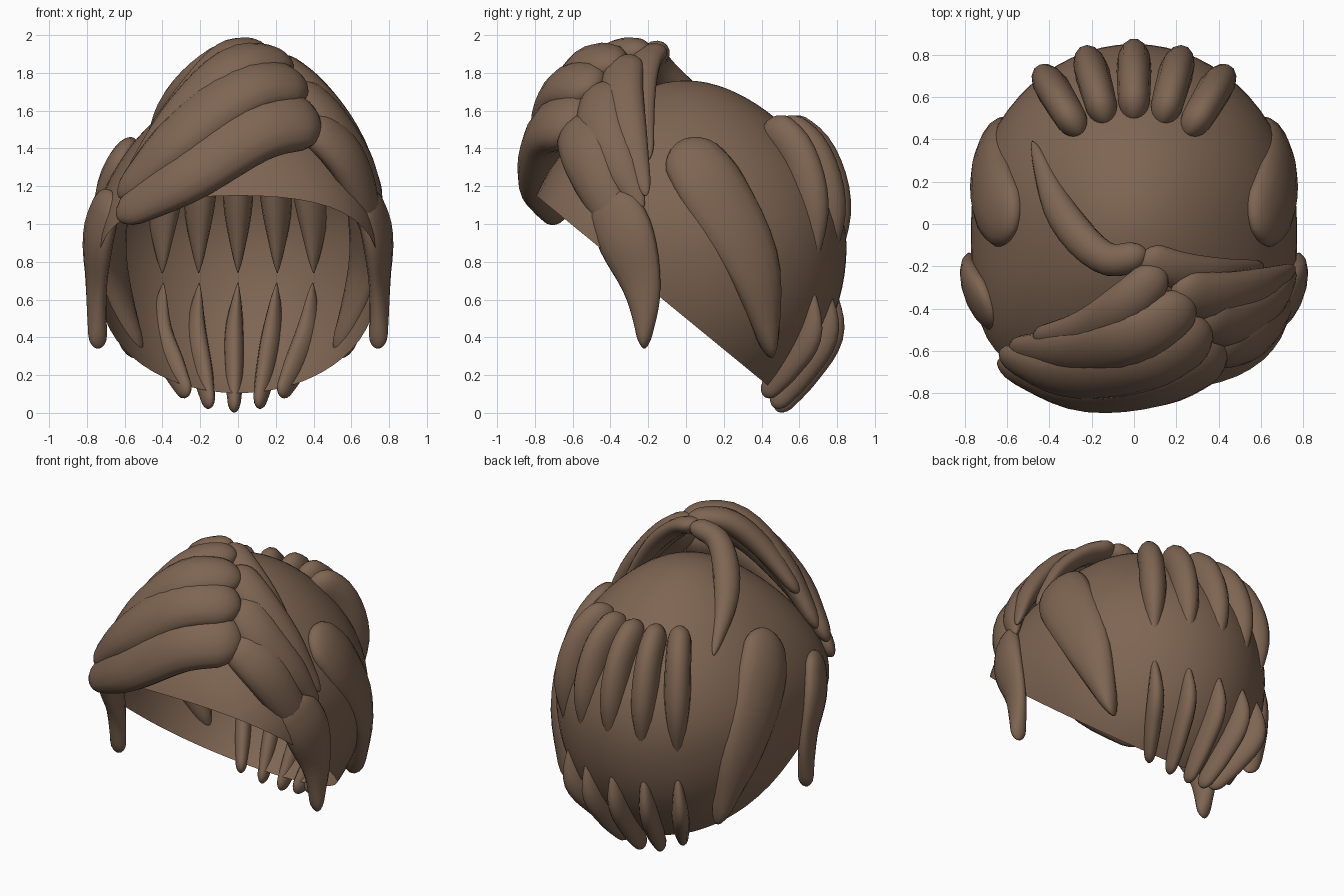
import bpy
import bmesh
import math
from mathutils import Vector

default_cube = bpy.data.objects.get("Cube")
if default_cube:
    bpy.data.objects.remove(default_cube, do_unlink=True)

CENTRE = Vector((0, 0, .88))
RADII = Vector((.77, .85, .88))

# Single hair colour
brown = bpy.data.materials.new("hair_brown")
brown.use_nodes = True
colour = (.21, .13, .085, 1)
brown.diffuse_color = colour
shader = brown.node_tree.nodes["Principled BSDF"]
shader.inputs["Base Color"].default_value = colour
shader.inputs["Roughness"].default_value = .8


def finish(name, bm):
    """Turn a bmesh into a smooth brown object."""
    mesh = bpy.data.meshes.new(name)
    bm.to_mesh(mesh)
    bm.free()
    obj = bpy.data.objects.new(name, mesh)
    bpy.context.collection.objects.link(obj)
    mesh.materials.append(brown)
    for face in mesh.polygons:
        face.use_smooth = True


def outward(point):
    """Scalp normal nearest to a point."""
    offset = point - CENTRE
    return Vector([offset[i] / RADII[i] ** 2 for i in range(3)]).normalized()


def spline(points, u):
    """Smooth curve through points of any size, with u from start to end."""
    last = len(points) - 1
    seg = min(int(u * last), last - 1)
    t = u * last - seg
    b, c = points[seg], points[seg + 1]
    a = points[seg - 1] if seg else b * 2 - c
    d = points[seg + 2] if seg + 2 <= last else c * 2 - b
    return (b * 2 + (c - a) * t + (a * 2 - b * 5 + c * 4 - d) * t ** 2
            + (b * 3 - a - c * 3 + d) * t ** 3) / 2


def lock(name, *stations, flat=.6, depth=0, rings=22, sides=14):
    """Tapered strand; each station is x, y, z and half width.
    Its half thickness is width times flat, but at least depth."""
    points = [Vector(s) for s in stations]
    bm = bmesh.new()
    loops = []
    for i in range(rings + 1):
        u = (1 - math.cos(math.pi * i / rings)) / 2
        sample = spline(points, u)
        place = sample.to_3d()
        ahead = spline(points, min(u + .01, 1)).to_3d()
        behind = spline(points, max(u - .01, 0)).to_3d()
        along = (ahead - behind).normalized()
        side = along.cross(outward(place)).normalized()
        up = side.cross(along)
        # Rounded root and tip
        root = math.sqrt(1 - max(0, 1 - u / .14) ** 2)
        tip = math.sqrt(1 - max(0, 1 - (1 - u) / .08) ** 2)
        across = side * max(sample.w * root * tip, .002)
        through = up * max(max(sample.w * flat, depth) * root * tip, .002)
        loop = []
        for k in range(sides):
            angle = math.tau * k / sides
            loop.append(bm.verts.new(place + across * math.cos(angle)
                                     + through * math.sin(angle)))
        loops.append(loop)
    for low, high in zip(loops, loops[1:]):
        for k in range(sides):
            n = (k + 1) % sides
            bm.faces.new((low[k], low[n], high[n], high[k]))
    bm.faces.new(loops[0])
    bm.faces.new(loops[-1])
    bmesh.ops.recalc_face_normals(bm, faces=bm.faces)
    finish(name, bm)


def lock_pair(name, *stations, **options):
    """One strand on each side of the head."""
    for label, sign in (("left", 1), ("right", -1)):
        mirrored = [(x * sign, y, z, w) for x, y, z, w in stations]
        lock(label + "_" + name, *mirrored, **options)


# Scalp cap: ellipsoid, fuller at the front and the nape, narrower at the
# crown, cut open on a slope
bm = bmesh.new()
bmesh.ops.create_uvsphere(bm, u_segments=64, v_segments=40, radius=1)
for v in bm.verts:
    t = -v.co.y
    if 0 < t < .999:
        v.co.x *= (1 - t ** 3) ** (1 / 3) / math.sqrt(1 - t * t)
    if v.co.z < 0:
        v.co.z *= 1.07
    else:
        narrow = 1 - .2 * v.co.z ** 2
        v.co.x *= narrow
        v.co.y *= narrow
    v.co = CENTRE + v.co * RADII
bmesh.ops.bisect_plane(bm, geom=bm.verts[:] + bm.edges[:] + bm.faces[:],
                       plane_co=(0, 0, .5), plane_no=(0, .82, 1), clear_inner=True)
finish("scalp_cap", bm)

# Fringe swept towards the right, lowest strand first
lock("fringe_lower", (.43, -.57, 1.55, .17), (.1, -.71, 1.51, .2),
     (-.28, -.76, 1.26, .17), (-.64, -.66, 1.03, .08), flat=.6)
lock("fringe_middle", (.36, -.48, 1.73, .14), (.05, -.64, 1.71, .17),
     (-.32, -.7, 1.44, .15), (-.63, -.62, 1.14, .07), flat=.65)
lock("fringe_upper", (.28, -.36, 1.85, .12), (0, -.53, 1.83, .15),
     (-.3, -.6, 1.57, .13), (-.58, -.59, 1.22, .06), flat=.65)
lock("fringe_crest", (.14, -.21, 1.92, .09), (-.04, -.38, 1.89, .11),
     (-.23, -.5, 1.71, .1), (-.47, -.54, 1.45, .05), flat=.7)

# Strands swept from the parting towards the left
lock("parting_crest", (.03, -.16, 1.93, .09), (.22, -.22, 1.84, .09),
     (.42, -.24, 1.65, .08), (.61, -.2, 1.34, .03))
lock("parting_upper", (.18, -.32, 1.88, .11), (.4, -.34, 1.7, .12),
     (.6, -.3, 1.45, .1), (.76, -.21, 1.15, .03))
lock("parting_middle", (.3, -.43, 1.74, .12), (.48, -.45, 1.55, .14),
     (.65, -.36, 1.32, .11), (.76, -.23, 1.08, .03))
lock("parting_lower", (.36, -.58, 1.55, .13), (.56, -.52, 1.36, .15),
     (.68, -.4, 1.08, .11), (.73, -.25, .8, .03))

# Loose curl over the crown
lock("crown_curl", (.06, -.14, 1.93, .07), (-.14, -.16, 1.85, .08),
     (-.34, .05, 1.64, .08), (-.48, .39, 1.39, .02), flat=.9)

# Wide side strands and sideburns
lock_pair("side_lock", (.57, -.03, 1.44, .14), (.66, .14, 1.18, .19),
          (.67, .36, .77, .15), (.54, .45, .29, .03), flat=.45, depth=.07)
lock_pair("sideburn", (.67, -.42, 1.17, .13), (.74, -.32, .93, .16),
          (.75, -.23, .64, .1), (.74, -.22, .34, .025), flat=.42, depth=.05)

# Two rows of deep strands at the back
for i in range(-2, 3):
    turn = i * .27
    s, c = math.sin(turn), math.cos(turn)
    low = .02 * i * i

    def ring(radius, z, width, shift=0):
        return (s * radius + shift, c * radius, z, width)

    lock("back_upper_" + str(i + 3), ring(.5, 1.54, .07), ring(.68, 1.37, .08),
         ring(.77, 1.08, .075), ring(.78, .74, .01), flat=1.45)
    lock("back_lower_" + str(i + 3), ring(.77, .69, .01), ring(.76, .43, .05, -.02),
         ring(.63, .21 + low / 2, .05, -.02), ring(.48, .01 + low, .03, -.02),
         flat=1.6)
